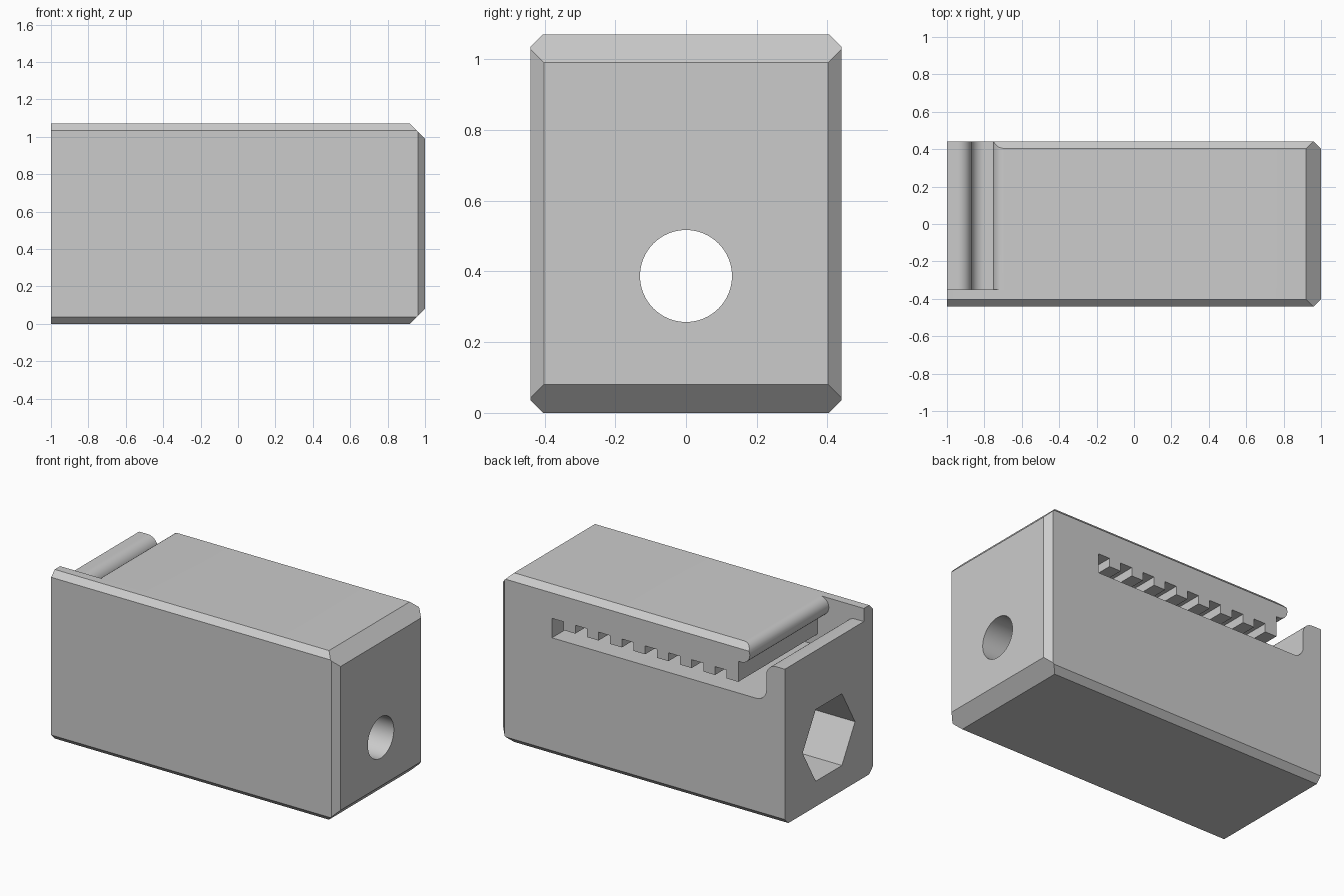
import bpy, bmesh
from math import cos, sin, radians
from mathutils import Vector

default = bpy.data.objects.get("Cube")
if default:
    bpy.data.objects.remove(default, do_unlink=True)

LENGTH, HALF_W, HEIGHT = 1.0, 0.44, 1.07
BORE_Z = 0.387

grey = bpy.data.materials.new("plain grey")
grey.use_nodes = True
grey.diffuse_color = (0.6, 0.6, 0.6, 1)
grey.node_tree.nodes["Principled BSDF"].inputs["Base Color"].default_value = (0.6, 0.6, 0.6, 1)


def make_object(name, bm):
    bmesh.ops.recalc_face_normals(bm, faces=bm.faces)
    mesh = bpy.data.meshes.new(name)
    bm.to_mesh(mesh)
    bm.free()
    mesh.materials.append(grey)
    obj = bpy.data.objects.new(name, mesh)
    bpy.context.collection.objects.link(obj)
    return obj


def prism(name, points, direction):
    """Extrude a closed outline along a direction."""
    bm = bmesh.new()
    face = bm.faces.new([bm.verts.new(p) for p in points])
    grown = bmesh.ops.extrude_face_region(bm, geom=[face])["geom"]
    moved = [v for v in grown if isinstance(v, bmesh.types.BMVert)]
    bmesh.ops.translate(bm, verts=moved, vec=direction)
    return make_object(name, bm)


def arc(cx, cz, r, start, end, steps=14):
    angles = [radians(start + (end - start) * i / steps) for i in range(steps + 1)]
    return [(cx + r * cos(a), cz + r * sin(a)) for a in angles]


def bore(name, x0, x1, r, sides):
    ring = [(x0, y, z) for y, z in arc(0, BORE_Z, r, 0, 360, sides)[:-1]]
    return prism(name, ring, (x1 - x0, 0, 0))


# Block with chamfered long edges and a chamfered right end
bm = bmesh.new()
bmesh.ops.create_cube(bm, size=1)
bmesh.ops.scale(bm, vec=(2 * LENGTH, 2 * HALF_W, HEIGHT), verts=bm.verts)
bmesh.ops.translate(bm, vec=(0, 0, HEIGHT / 2), verts=bm.verts)


def chamfer(normal, size):
    corner = Vector((normal[0] * LENGTH, normal[1] * HALF_W,
                     HEIGHT / 2 * (1 + normal[2])))
    corner[0 if normal[0] else 1] -= size * (normal[0] or normal[1])
    bmesh.ops.bisect_plane(bm, geom=bm.verts[:] + bm.edges[:] + bm.faces[:],
                           plane_co=corner, plane_no=normal, clear_outer=True)
    bmesh.ops.holes_fill(bm, edges=[e for e in bm.edges if e.is_boundary])


for side in (-1, 1):
    for up in (-1, 1):
        chamfer((0, side, up), 0.036)
    chamfer((1, side, 0), 0.038)
    chamfer((1, 0, side), 0.08)
body = make_object("tensioner_body", bm)

# Belt slot outline: rounded end post, floor, toothed ceiling, rounded nose
FLOOR, CEILING, TOOTH_TIP = 0.75, 0.873, 0.82
PITCH, SLOT_END = 0.163, 0.63
outline = [(-1.1, 1.2), (-1.1, 0.987)]
outline += arc(-0.94, 0.917, 0.07, 90, 0)
outline += arc(-0.80, FLOOR + 0.07, 0.07, 180, 270)
outline.append((SLOT_END, FLOOR))
for i in range(8):
    x = SLOT_END - PITCH * i
    outline += [(x, CEILING), (x - PITCH / 2, CEILING),
                (x - PITCH / 2, TOOTH_TIP), (x - PITCH, TOOTH_TIP)]
outline.append((SLOT_END - 8 * PITCH, 0.95))
outline += arc(-0.695, 1.01, 0.06, 270, 90)
outline.append((-0.695, 1.2))
slot = prism("belt_slot_cutter", [(x, -0.35, z) for x, z in outline], (0, 1, 0))

# Screw hole through the block, hexagonal nut pocket from the left end
cutters = [slot,
           bore("screw_hole_cutter", -0.1, 1.1, 0.13, 64),
           bore("nut_pocket_cutter", -1.1, 0.0, 0.262, 6)]

bpy.ops.object.select_all(action="DESELECT")
bpy.context.view_layer.objects.active = body
body.select_set(True)
for cutter in cutters:
    cutter.hide_render = True
    mod = body.modifiers.new(cutter.name, "BOOLEAN")
    mod.operation = "DIFFERENCE"
    mod.solver = "EXACT"
    mod.object = cutter
    bpy.ops.object.modifier_apply(modifier=mod.name)
    bpy.data.objects.remove(cutter, do_unlink=True)

bpy.ops.object.shade_smooth_by_angle(angle=radians(25))
